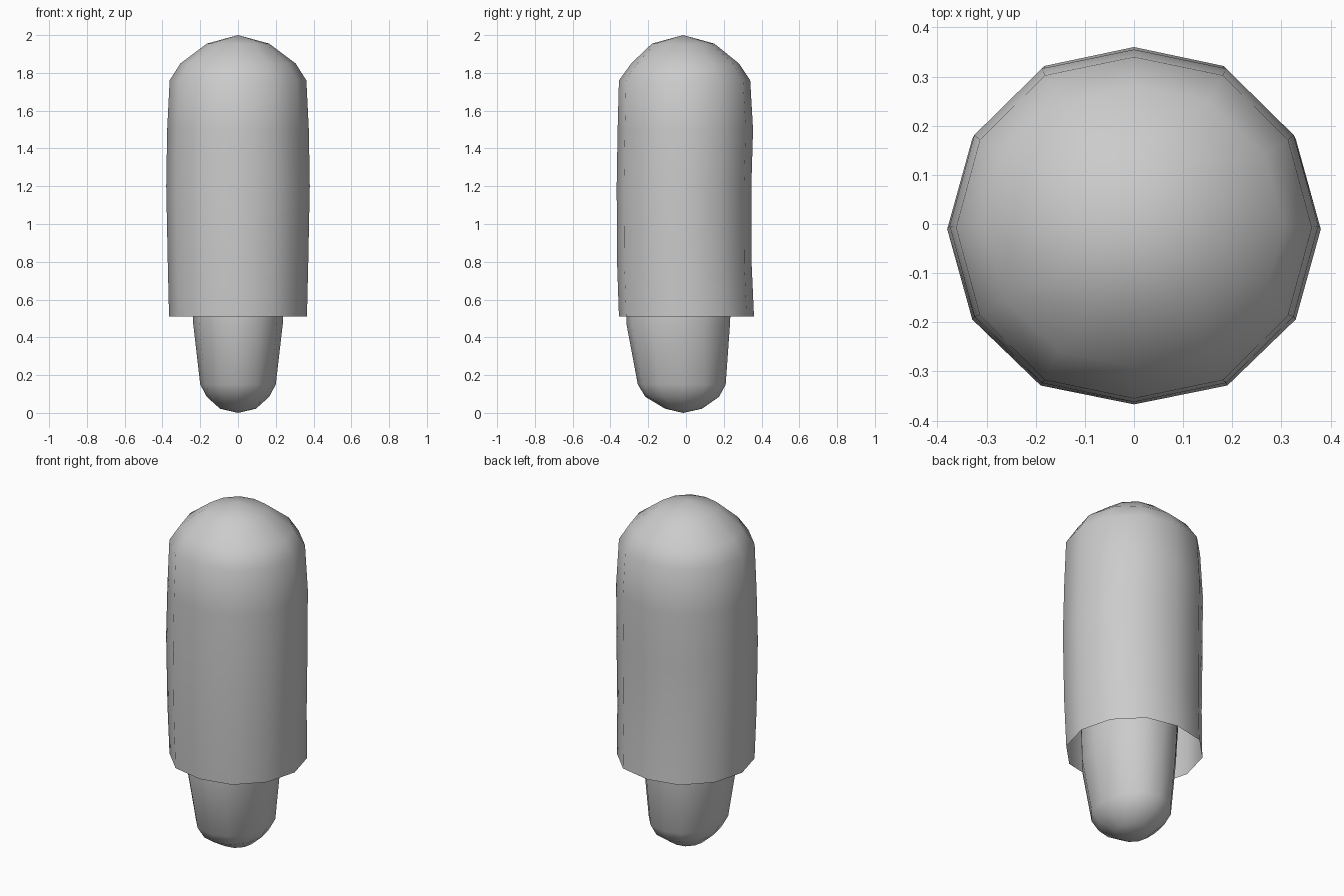
import bpy
import bmesh
from math import cos, sin, tau

SIDES = 12

default_cube = bpy.data.objects.get("Cube")
if default_cube:
    bpy.data.objects.remove(default_cube, do_unlink=True)

# Single plain grey
grey = bpy.data.materials.new("light grey")
grey.use_nodes = True
colour = (0.6, 0.6, 0.6, 1)
grey.diffuse_color = colour
grey.node_tree.nodes["Principled BSDF"].inputs["Base Color"].default_value = colour


def loft(name, rings, tips):
    """Skin slightly squared oval rings (z, half width, front y, back y);
    tips maps a ring index (0 or -1) to the height of its closing point."""
    bm = bmesh.new()
    loops = []
    for z, width, front, back in rings:
        middle, depth = (front + back) / 2, (back - front) / 2
        loop = []
        for i in range(SIDES):
            a = tau * i / SIDES
            s = max(-1, min(1, 1.03 * sin(a)))
            loop.append(bm.verts.new((width * cos(a), middle + depth * s, z)))
        loops.append(loop)
    for low, high in zip(loops, loops[1:]):
        for i in range(SIDES):
            j = (i + 1) % SIDES
            bm.faces.new((low[i], low[j], high[j], high[i]))
    for end, z in tips.items():
        tip = bm.verts.new((0, -0.015, z))
        for i in range(SIDES):
            pair = (loops[end][i], loops[end][(i + 1) % SIDES])
            bm.faces.new((*(pair if end else pair[::-1]), tip))
    mesh = bpy.data.meshes.new(name)
    bm.to_mesh(mesh)
    bm.free()
    mesh.materials.append(grey)
    mesh.shade_smooth()
    obj = bpy.data.objects.new(name, mesh)
    bpy.context.collection.objects.link(obj)
    return obj


# Outer sleeve: domed on top, open underneath
loft("outer_sleeve", [
    (0.51, 0.365, -0.355, 0.36),
    (0.8, 0.372, -0.365, 0.347),
    (1.2, 0.38, -0.367, 0.346),
    (1.5, 0.375, -0.362, 0.355),
    (1.76, 0.362, -0.355, 0.34),
    (1.85, 0.305, -0.29, 0.28),
    (1.955, 0.165, -0.18, 0.15),
], {-1: 2.0})

# Inner core: rounded at the bottom, running up inside the sleeve
loft("inner_core", [
    (0.022, 0.095, -0.11, 0.085),
    (0.085, 0.165, -0.215, 0.175),
    (0.15, 0.2, -0.255, 0.21),
    (0.47, 0.237, -0.315, 0.233),
    (0.9, 0.26, -0.315, 0.25),
], {0: 0.0, -1: 1.0})
